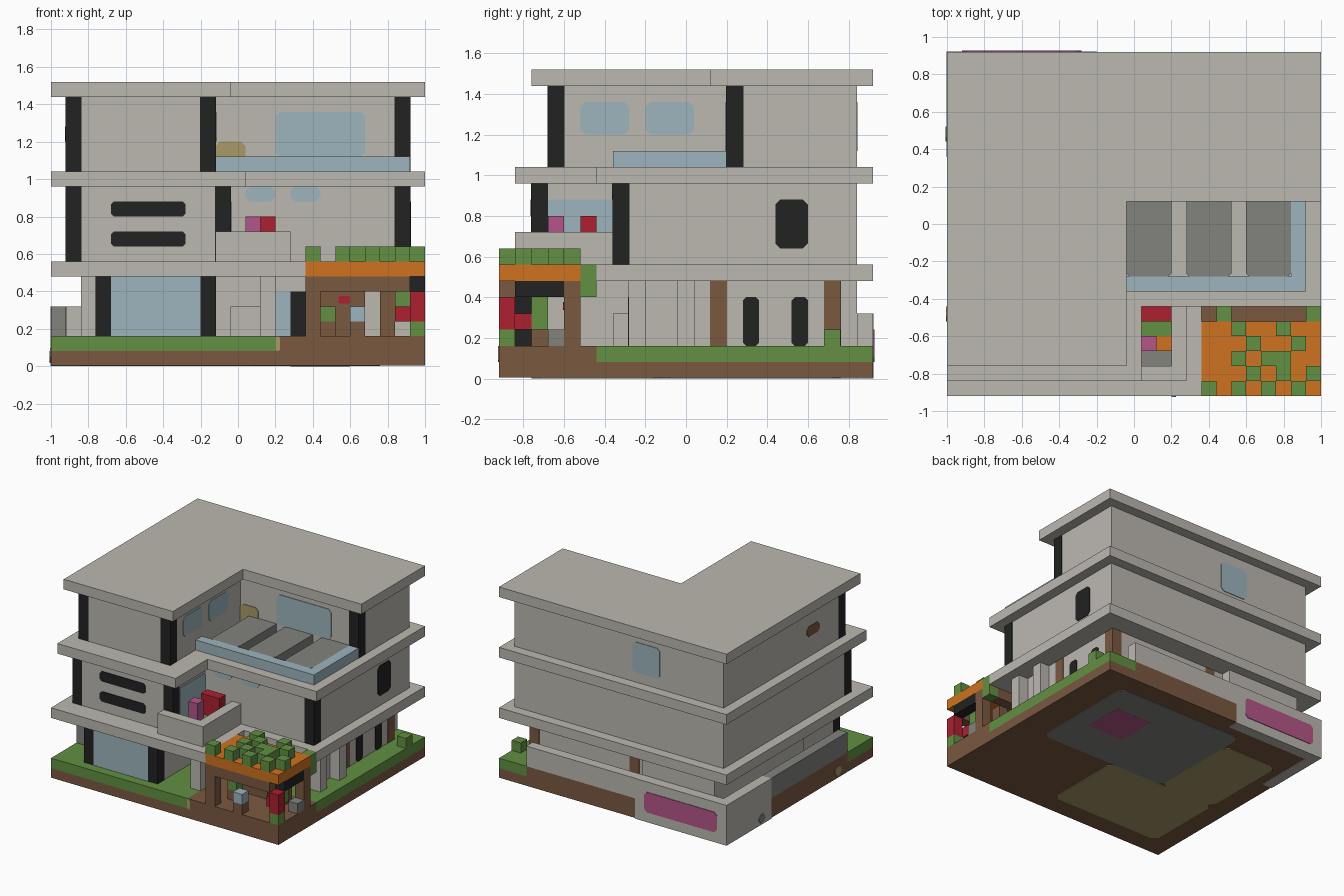
import bpy
import bmesh
from mathutils import Vector

if "Cube" in bpy.data.objects:
    bpy.data.objects.remove(bpy.data.objects["Cube"], do_unlink=True)

UNIT = 0.08                        # one block
ORIGIN = Vector((-1, -0.92, 0))    # corner of the block grid
GROW = 0.03                        # keeps inlaid blocks proud of their wall
THIN = 0.06                        # plate thickness in blocks


def make_material(name, code):
    def linear(pair):
        c = int(pair, 16) / 255
        return c / 12.92 if c < 0.04 else ((c + 0.055) / 1.055) ** 2.4
    colour = (linear(code[:2]), linear(code[2:4]), linear(code[4:]), 1)
    mat = bpy.data.materials.new(name)
    mat.use_nodes = True
    mat.diffuse_color = colour
    for node in mat.node_tree.nodes:
        if node.type == 'BSDF_PRINCIPLED':
            node.inputs["Base Color"].default_value = colour
    return mat


concrete = make_material("concrete", "BCB8B1")
black = make_material("black", "222222")
glass = make_material("pale_blue_glass", "9DB5BD")
soil = make_material("brown_soil", "7A5840")
grass = make_material("grass_green", "629042")
orange = make_material("orange", "CF7320")
red = make_material("red", "AC2030")
pink = make_material("pink", "B45688")
grey = make_material("dark_grey", "82837D")
tan = make_material("tan", "A89A68")


def prism(name, mat, outline, axis, low, high):
    """Extrude a 2D outline, in blocks, along one axis."""
    place = {'x': lambda u, v, a: (a, u, v),
             'y': lambda u, v, a: (u, a, v),
             'z': lambda u, v, a: (u, v, a)}[axis]
    bm = bmesh.new()
    rings = [[bm.verts.new(Vector(place(u, v, a)) * UNIT + ORIGIN) for u, v in outline]
             for a in (low, high)]
    bm.faces.new(rings[0])
    bm.faces.new(rings[1])
    n = len(outline)
    for i in range(n):
        j = (i + 1) % n
        bm.faces.new((rings[0][i], rings[0][j], rings[1][j], rings[1][i]))
    bmesh.ops.recalc_face_normals(bm, faces=bm.faces)
    mesh = bpy.data.meshes.new(name)
    bm.to_mesh(mesh)
    bm.free()
    mesh.materials.append(mat)
    obj = bpy.data.objects.new(name, mesh)
    bpy.context.collection.objects.link(obj)
    return obj


def box(name, mat, x, y, z, grow=0):
    (a, b), (c, d) = x, y
    a, b, c, d = a - grow, b + grow, c - grow, d + grow
    return prism(name, mat, [(a, c), (b, c), (b, d), (a, d)], 'z', *z)


def cube(name, mat, x, y, z, height=1):
    return box(name, mat, (x, x + 1), (y, y + 1), (z, z + height))


def post(name, mat, x, y, z):
    return box(name, mat, (x, x + 1), (y, y + 1), z, GROW)


def l_block(name, mat, x, y, notch, z):
    """L plan with the front right corner cut away at notch."""
    (a, b), (c, d), (p, q) = x, y, notch
    return prism(name, mat, [(a, c), (p, c), (p, q), (b, q), (b, d), (a, d)], 'z', *z)


def plate(name, mat, axis, pos, side, u, v, cut=0.3):
    """Thin panel with clipped corners on a wall."""
    (a, b), (c, d) = u, v
    outline = [(a + cut, c), (b - cut, c), (b, c + cut), (b, d - cut),
               (b - cut, d), (a + cut, d), (a, d - cut), (a, c + cut)]
    return prism(name, mat, outline, axis, *sorted((pos, pos + side * THIN)))


# Ground
box("soil_base", soil, (0, 25), (0, 23), (THIN, 1))
box("front_lawn", grass, (0, 15), (0, 4), (1, 2))
box("middle_lawn", grass, (1, 15), (4, 6), (1, 2))
box("main_lawn", grass, (1, 25), (6, 22), (1, 2))
box("corner_lawn", grass, (22, 25), (22, 23), (1, 2))
box("left_soil_edge", soil, (0, 1), (4, 23), (1, 2))
box("back_soil_edge", soil, (1, 22), (22, 23), (1, 2))
box("garden_soil", soil, (15, 25), (0, 6), (1, 2))
plate("sand_patch", tan, 'y', 0, -1, (15, 15.3), (1, 2), 0.1)
plate("side_sand_patch", tan, 'x', 0, -1, (5, 6), (0.3, 1.2))

# Retaining walls and low parapets
box("back_retaining_wall", concrete, (0, 10), (22, 23), (0, 4), GROW)
box("left_retaining_wall", concrete, (0, 1), (16, 22), (0, 4), GROW)
box("back_parapet", concrete, (10, 22), (22, 23), (2, 4))
box("left_parapet", grey, (0, 1), (4, 16), (2, 4))
plate("back_sign_panel", pink, 'y', 23 + GROW, 1, (1, 9), (1, 3))
plate("left_drain", grey, 'x', -GROW, -1, (17, 18), (0.2, 1))

# Underside patches
for name, mat, x, y in [("bedrock_patch", grey, (8, 22), (10, 21)),
                        ("clay_patch", tan, (2, 14), (2, 10)),
                        ("clay_corner", tan, (2, 8), (10, 19))]:
    plate(name, mat, 'z', THIN, -1, x, y, 0.5)
box("gem_patch", pink, (16, 20), (14, 18), (-0.01, THIN))

# Ground floor
box("ground_floor", concrete, (2, 23), (8, 21), (2, 6))
box("ground_floor_rear", concrete, (2, 10), (21, 22), (2, 6))
box("front_room", concrete, (3, 11), (1, 8), (2, 6))
plate("front_room_window", glass, 'y', 1, -1, (4, 10), (2, 6), 0.01)
for x in (3, 10):
    post("front_room_post", black, x, 1, (2, 6))
post("balcony_pillar", concrete, 14, 2, (2, 6))
box("entrance_step", concrete, (12, 14), (7, 8), (2, 4))
plate("entrance_window", glass, 'y', 8, -1, (15, 16), (2, 5), 0.01)
plate("entrance_door", black, 'y', 8, -1, (16, 17), (2, 5), 0.01)
for y in (8, 11):
    post("side_pillar", concrete, 23, y, (2, 6))
for x, y in [(22, 13), (22, 20), (11, 20)]:
    post("timber_post", soil, x, y, (2, 6))
for y in (15, 18):
    plate("side_window", black, 'x', 23, 1, (y, y + 1), (2, 5), 0.2)
cube("side_bush", grass, 24, 20, 2)

# Slabs, upper walls and roof
l_block("first_slab", concrete, (0, 25), (0, 23), (17, 6), (6, 7))
l_block("second_floor", concrete, (1, 24), (2, 22), (12, 7), (7, 12))
l_block("second_slab", concrete, (0, 25), (1, 23), (13, 6), (12, 13))
l_block("third_floor", concrete, (1, 24), (3, 22), (11, 14), (13, 18))
l_block("roof", concrete, (0, 25), (2, 23), (12, 13), (18, 19))
for x, y in [(1, 2), (11, 2), (23, 7)]:
    post("second_floor_post", black, x, y, (7, 12))
for x, y in [(1, 3), (10, 3), (23, 14)]:
    post("third_floor_post", black, x, y, (13, 18))

# Second floor windows
for z in (8, 10):
    plate("front_slit", black, 'y', 2, -1, (4, 9), (z, z + 1), 0.2)
for x in (13, 16):
    plate("high_window", glass, 'y', 7, -1, (x, x + 2), (11, 12))
plate("balcony_window", glass, 'x', 12, 1, (3, 7), (7, 11), 0.1)
plate("right_window", black, 'x', 24, 1, (17, 19), (8, 11))

# Third floor windows
plate("terrace_window", glass, 'y', 14, -1, (15, 21), (14, 17))
plate("terrace_hatch", tan, 'y', 14, -1, (11, 13), (13, 15))
for y in (5, 9):
    plate("terrace_side_window", glass, 'x', 11, 1, (y, y + 3), (15, 17))
plate("back_window", glass, 'y', 22, 1, (8, 11), (14, 17))
plate("left_vent", soil, 'x', 1, -1, (7, 9), (15, 16))

# Terrace
box("front_railing", glass, (11, 24), (7, 8), (13, 14))
box("side_railing", glass, (23, 24), (8, 14), (13, 14))
for x in (12, 16, 20):
    prism("terrace_panel", grey, [(x, 8.2), (x + 0.2, 8), (x + 2.8, 8), (x + 3, 8.2),
                                  (x + 3, 14), (x, 14)], 'z', 13, 14)

# Balcony with planters
box("balcony_front_wall", concrete, (11, 16), (1, 2), (7, 9))
box("balcony_side_wall", concrete, (15, 16), (2, 7), (7, 9))
box("balcony_mat", grey, (12, 15), (2, 3), (7, 7 + THIN))
box("balcony_red_seat", red, (13, 15), (5, 6), (7, 10))
box("balcony_hedge", grass, (13, 15), (4, 5), (7, 8))
cube("balcony_pink_pot", pink, 13, 3, 7, 3)
cube("balcony_orange_pot", orange, 14, 3, 7)

# Garden pergola with leafy top
box("pergola_top", orange, (17, 25), (0, 5), (6, 7))
leaves = ["X.X.X.X.", "...X.X.X", "..X.XX..", "...X..X.", "..X..X.."]
for y, row in enumerate(leaves):
    for x, mark in enumerate(row):
        if mark == "X":
            cube("leaf_block", grass, 17 + x, y, 7)
box("pergola_front_beam", soil, (17, 24), (0, 1), (5, 6))
box("pergola_back_beam", soil, (17, 24), (5, 6), (5, 6))
box("pergola_side_beam", black, (24, 25), (1, 4), (5, 6))
cube("pergola_front_post", soil, 17, 0, 2, 3)
cube("pergola_side_post", soil, 24, 4, 2, 4)
cube("pergola_inner_post", soil, 22, 4, 2, 3)
box("pergola_back_wall", soil, (18, 21), (4, 5), (2, 5))
cube("garden_soil_step", soil, 20, 0, 2)
cube("garden_lantern", glass, 20, 0, 3)
cube("garden_bush", grass, 18, 2, 3)
cube("garden_stump", soil, 18, 2, 2)
cube("garden_hedge", grass, 23, 2, 3, 2)
cube("garden_stone", grey, 24, 3, 2)
cube("flower_stem", grass, 24, 0, 2)
cube("flower_head", red, 24, 0, 3, 2)
cube("small_red_flower", red, 23, 1, 3)
plate("red_tulip", red, 'y', 4, -1, (19.2, 20), (4.2, 4.7), 0.1)
for x in (18, 24):
    cube("hanging_vine", grass, x, 5, 5, 2)
